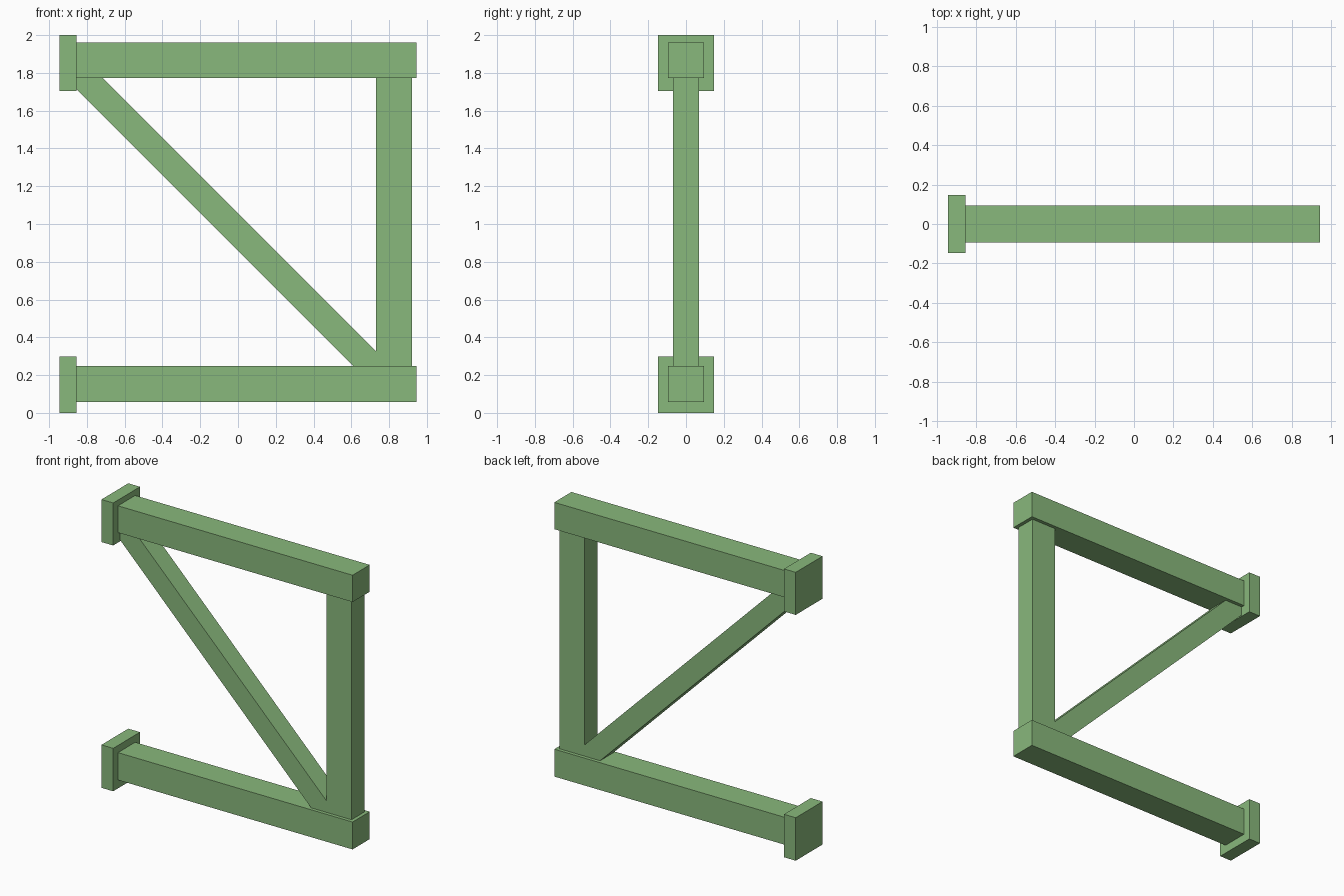
import bpy
import math

default = bpy.data.objects.get("Cube")
if default:
    bpy.data.objects.remove(default, do_unlink=True)

# Single painted finish
green = bpy.data.materials.new("soft_green")
green.use_nodes = True
colour = (0.25, 0.48, 0.2, 1.0)
green.diffuse_color = colour
green.node_tree.nodes["Principled BSDF"].inputs["Base Color"].default_value = colour


def box(name, centre, size, tilt=0.0):
    """Box with the given centre and size, tilted about the y axis."""
    bpy.ops.mesh.primitive_cube_add(size=1, location=centre, rotation=(0, tilt, 0))
    obj = bpy.context.object
    obj.name = name
    obj.scale = size
    bpy.ops.object.transform_apply(location=False, rotation=True, scale=True)
    obj.data.materials.append(green)
    return obj


def span(name, x, y_half, z):
    """Box between two x values and two z values, centred on y."""
    return box(name, (sum(x) / 2, 0, sum(z) / 2),
               (x[1] - x[0], 2 * y_half, z[1] - z[0]))


# Mounting plates and horizontal beams
plate_x, beam_x = (-0.945, -0.855), (-0.855, 0.945)
span("lower_plate", plate_x, 0.147, (0, 0.298))
span("upper_plate", plate_x, 0.147, (1.705, 2))
span("lower_beam", beam_x, 0.094, (0.058, 0.248))
span("upper_beam", beam_x, 0.094, (1.774, 1.96))

# Upright post between the beams
span("upright_post", (0.73, 0.92), 0.07, (0.248, 1.774))

# Diagonal brace, its ends buried in the beams and plate
start, end = (-0.89, 1.847), (0.78, 0.177)
length = math.dist(start, end)
box("diagonal_brace",
    ((start[0] + end[0]) / 2, 0, (start[1] + end[1]) / 2),
    (length, 0.14, 0.14), math.radians(45))
